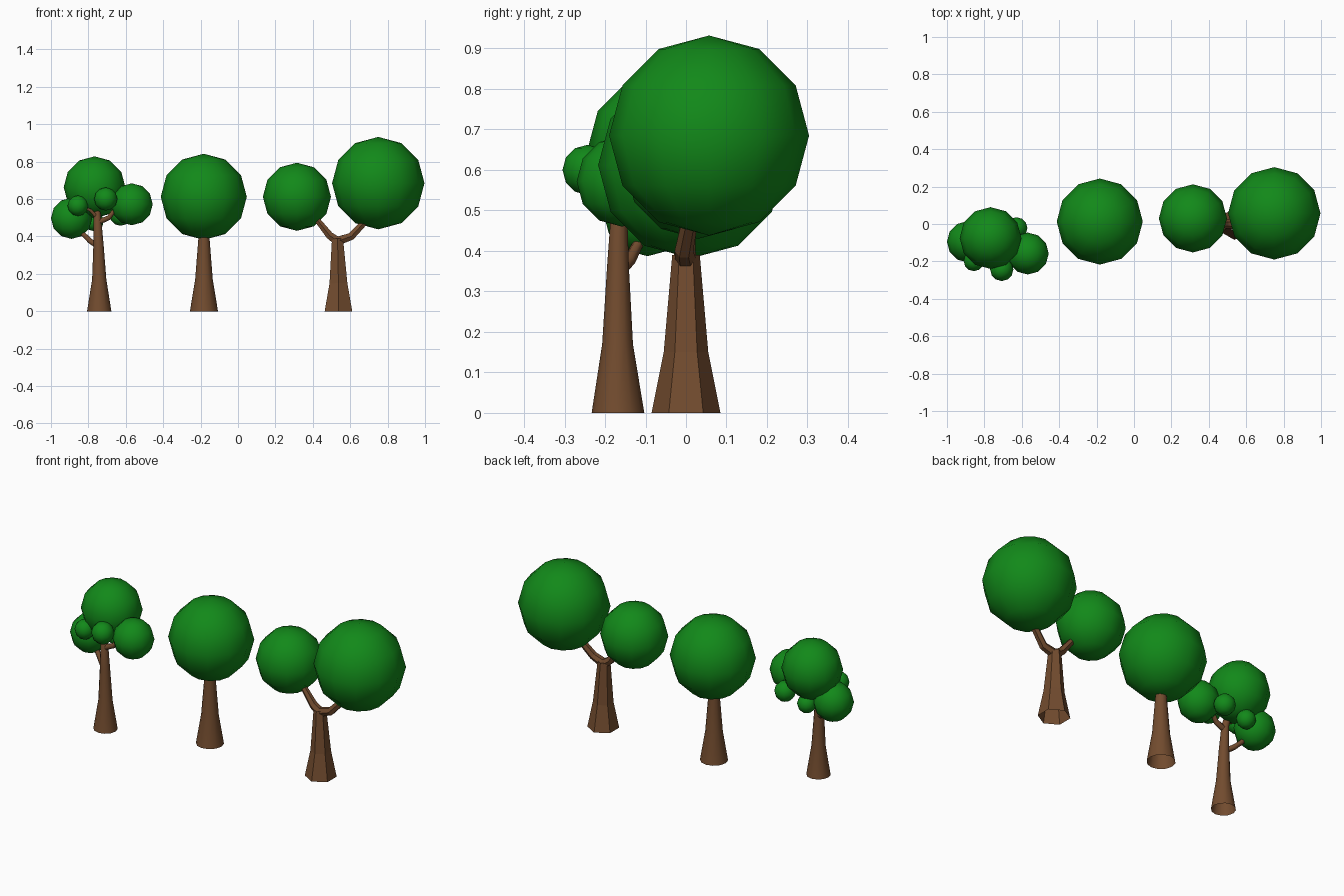
import bpy, bmesh, math
from mathutils import Vector, Matrix


def material(name, rgb):
    m = bpy.data.materials.new(name)
    m.diffuse_color = (*rgb, 1)
    return m


LEAF = material("leaf_green", (0.006, 0.25, 0.01))
BARK = material("bark_brown", (0.17, 0.072, 0.028))


def add_object(name, bm, mat, smooth):
    me = bpy.data.meshes.new(name)
    bm.to_mesh(me)
    bm.free()
    me.materials.append(mat)
    for p in me.polygons:
        p.use_smooth = smooth
    ob = bpy.data.objects.new(name, me)
    bpy.context.collection.objects.link(ob)
    return ob


def foliage(name, x, y, z, r):
    bm = bmesh.new()
    bmesh.ops.create_uvsphere(bm, u_segments=12, v_segments=6, radius=r,
                              matrix=Matrix.Translation((x, y, z)))
    add_object(name, bm, LEAF, True)


def tube(name, points, sides, smooth=True):
    """Open tapered tube through (x, y, z, radius) points."""
    bm = bmesh.new()
    pos = [Vector(p[:3]) for p in points]
    rings = []
    for i, p in enumerate(points):
        d = (pos[min(i + 1, len(pos) - 1)] - pos[max(i - 1, 0)]).normalized()
        if i == 0 and p[2] == 0:
            d = Vector((0, 0, 1))      # flat foot on the ground
        side = Vector((0, 1, 0))
        u = (side - d * side.dot(d)).normalized()
        v = d.cross(u)
        ring = []
        for k in range(sides):
            a = 2 * math.pi * k / sides
            ring.append(bm.verts.new(pos[i] + p[3] * (u * math.cos(a) + v * math.sin(a))))
        rings.append(ring)
    for a, b in zip(rings, rings[1:]):
        for k in range(sides):
            n = (k + 1) % sides
            bm.faces.new((a[k], a[n], b[n], b[k]))
    add_object(name, bm, BARK, smooth)


# Left tree: slim trunk, branches and a cluster of crowns
tube("left_trunk", [(-0.742, -0.168, 0, 0.065), (-0.742, -0.169, 0.17, 0.038),
                    (-0.746, -0.168, 0.36, 0.027), (-0.752, -0.165, 0.50, 0.02),
                    (-0.757, -0.13, 0.58, 0.017)], 12)
tube("left_low_branch", [(-0.745, -0.168, 0.345, 0.017), (-0.79, -0.14, 0.375, 0.016),
                         (-0.83, -0.12, 0.415, 0.014), (-0.86, -0.105, 0.47, 0.012)], 6)
tube("left_side_branch", [(-0.75, -0.168, 0.475, 0.017), (-0.69, -0.165, 0.50, 0.015),
                          (-0.66, -0.16, 0.54, 0.013), (-0.61, -0.158, 0.56, 0.011)], 6)
tube("left_twig", [(-0.752, -0.166, 0.50, 0.011), (-0.79, -0.18, 0.54, 0.009),
                   (-0.84, -0.193, 0.56, 0.007)], 6)
for i, c in enumerate([(-0.767, -0.075, 0.663, 0.165), (-0.89, -0.095, 0.497, 0.11),
                       (-0.568, -0.158, 0.572, 0.112), (-0.856, -0.197, 0.564, 0.055),
                       (-0.707, -0.243, 0.60, 0.062), (-0.628, -0.022, 0.515, 0.058),
                       (-0.77, -0.02, 0.48, 0.052)]):
    foliage(f"left_crown_{i + 1}", *c)

# Middle tree: round trunk with one crown
tube("middle_trunk", [(-0.182, 0, 0, 0.075), (-0.182, 0, 0.17, 0.047),
                      (-0.182, 0, 0.40, 0.029), (-0.182, 0, 0.50, 0.025)], 12)
foliage("middle_crown", -0.183, 0.013, 0.612, 0.23)

# Right tree: faceted trunk forking into two crowns
tube("right_trunk", [(0.537, 0, 0, 0.085), (0.537, 0, 0.15, 0.055),
                     (0.532, 0, 0.39, 0.034)], 6, False)
tube("right_fork_left", [(0.532, 0, 0.375, 0.027), (0.49, 0, 0.405, 0.023),
                         (0.43, 0.005, 0.48, 0.018), (0.385, 0.015, 0.53, 0.015)], 6, False)
tube("right_fork_right", [(0.532, 0, 0.375, 0.027), (0.605, -0.005, 0.40, 0.023),
                          (0.675, 0.01, 0.475, 0.02), (0.71, 0.03, 0.53, 0.016)], 6, False)
foliage("right_small_crown", 0.315, 0.03, 0.612, 0.182)
foliage("right_large_crown", 0.75, 0.057, 0.685, 0.247)
